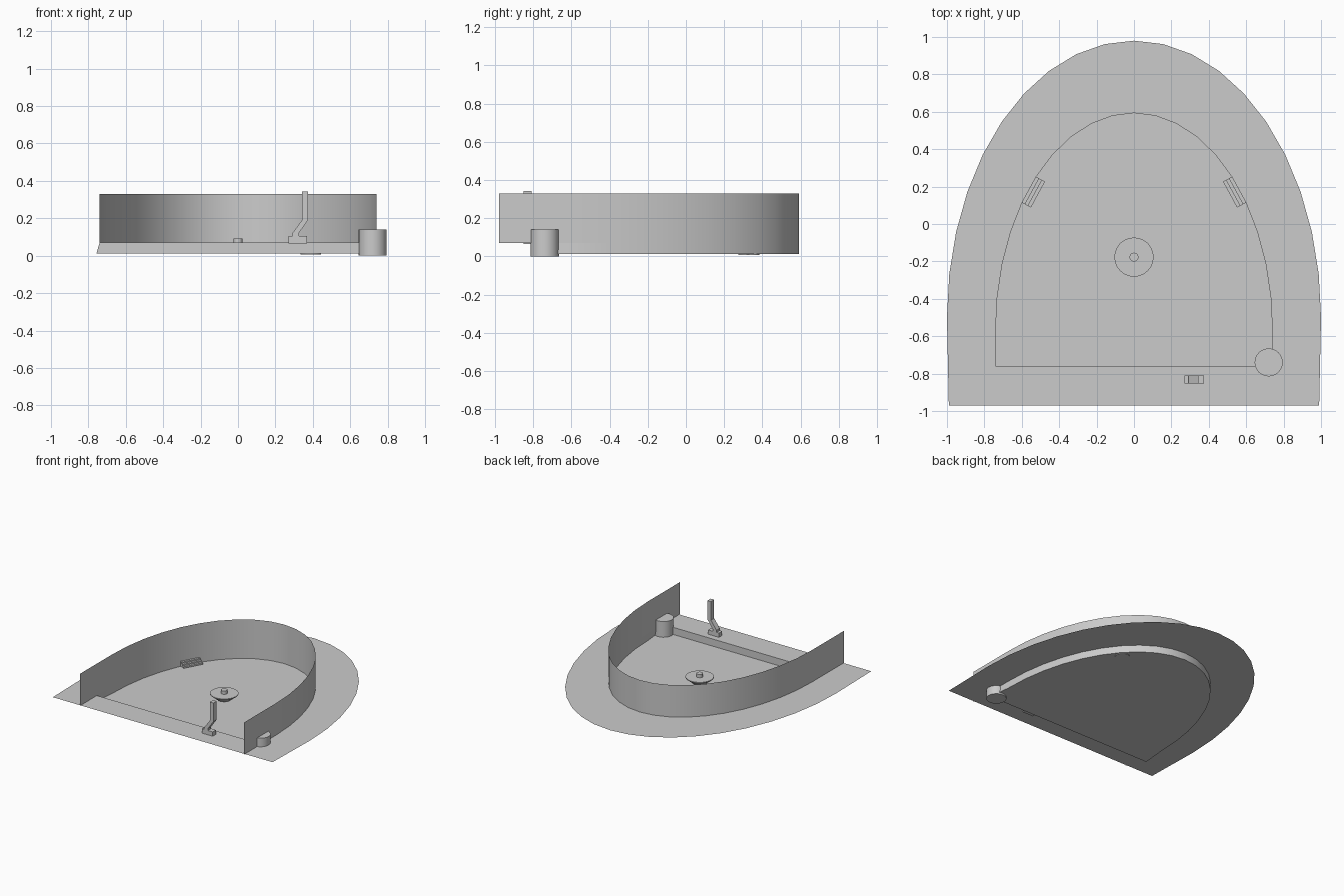
import bpy
from math import sin, cos, radians

if "Cube" in bpy.data.objects:
    bpy.data.objects.remove(bpy.data.objects["Cube"])

DECK_Z, FLOOR_Z, WALL_Z = 0.07, 0.012, 0.33


def make(name, verts, faces, smooth=False):
    me = bpy.data.meshes.new(name)
    me.from_pydata(verts, [], faces)
    me.update()
    ob = bpy.data.objects.new(name, me)
    bpy.context.collection.objects.link(ob)
    if smooth:
        bpy.ops.object.select_all(action='DESELECT')
        ob.select_set(True)
        bpy.context.view_layer.objects.active = ob
        bpy.ops.object.shade_smooth_by_angle(angle=radians(30))
    return ob


def arch(a, b, c, front_x, front_y):
    """Half ellipse in 9 degree steps, closed by two front corners."""
    arc = [(a * sin(radians(d)), c + b * cos(radians(d))) for d in range(-90, 91, 9)]
    return [(-front_x, front_y)] + arc + [(front_x, front_y)]


def at(points, z):
    return [(x, y, z) for x, y in points]


def strip(n, closed):
    m = n if closed else n - 1
    return [(i, (i + 1) % n, n + (i + 1) % n, n + i) for i in range(m)]


def prism(name, low, high):
    n = len(low)
    faces = [f for f in strip(n, True)] + [tuple(reversed(range(n))), tuple(range(n, 2 * n))]
    return make(name, low + high, faces)


def lathe(name, x, y, profile, n=24):
    verts = [(x + r * cos(radians(360 * i / n)), y + r * sin(radians(360 * i / n)), z)
             for r, z in profile for i in range(n)]
    faces = [(k * n + i, k * n + (i + 1) % n, (k + 1) * n + (i + 1) % n, (k + 1) * n + i)
             for k in range(len(profile) - 1) for i in range(n)]
    last = (len(profile) - 1) * n
    faces += [tuple(reversed(range(n))), tuple(range(last, last + n))]
    return make(name, verts, faces, True)


outer = arch(1.0, 1.48, -0.5, 0.99, -0.97)
inner = arch(0.74, 1.163, -0.57, 0.74, -0.76)
n = len(inner)

# Flat deck around the basin opening
make("deck", at(inner, DECK_Z) + at(outer, DECK_Z), strip(n, True))

# Shallow basin with its floor corners flaring slightly
floor = [(-0.757, -0.76)] + inner[1:-1] + [(0.757, -0.76)]
make("basin", at(floor, FLOOR_Z) + at(inner, DECK_Z),
     strip(n, True) + [tuple(reversed(range(n)))], True)

# Tall thin wall, running forward to the deck edge
rim = arch(0.74, 1.163, -0.57, 0.74, -0.98)
make("surround_wall", at(rim, DECK_Z) + at(rim, WALL_Z), strip(n, False), True)

# Three-tread steps against one wall facet on each side
p, q = inner[16], inner[17]
dx, dy = q[0] - p[0], q[1] - p[1]
length = (dx * dx + dy * dy) ** 0.5
inward = (dy / length, -dx / length)
for side, label in ((1, "right"), (-1, "left")):
    for i in range(3):
        near, far = 0.018 * i, 0.018 * (i + 1)
        quad = [(side * (pt[0] + inward[0] * d), pt[1] + inward[1] * d)
                for pt, d in ((p, near), (p, far), (q, far), (q, near))]
        if side > 0:
            quad.reverse()
        quad.reverse()
        prism(f"step_{label}_{i + 1}", at(quad, 0.018), at(quad, 0.053 - 0.011 * i))

# Round post in the front corner and floor drain
lathe("corner_post", 0.72, -0.74, [(0.075, 0.0), (0.075, 0.14)])
lathe("floor_drain", 0.39, 0.33, [(0.055, 0.007), (0.055, 0.015)])

# Central bowl-shaped fitting with a knob
lathe("center_bowl", 0, -0.177, [(0.055, 0.02), (0.105, 0.06), (0.105, 0.066)])
lathe("center_knob", 0, -0.177, [(0.024, 0.06), (0.024, 0.093)], 16)

# Cranked lever on a small block
base = [(0.27, 0.064), (0.368, 0.064), (0.368, 0.105), (0.27, 0.105)]
stem = [(0.292, 0.105), (0.325, 0.105), (0.325, 0.12), (0.374, 0.19),
        (0.374, 0.342), (0.342, 0.342), (0.342, 0.19), (0.292, 0.122)]
for name, outline in (("lever_base", base), ("lever_stem", stem)):
    prism(name, [(x, -0.81, z) for x, z in outline], [(x, -0.852, z) for x, z in outline])
